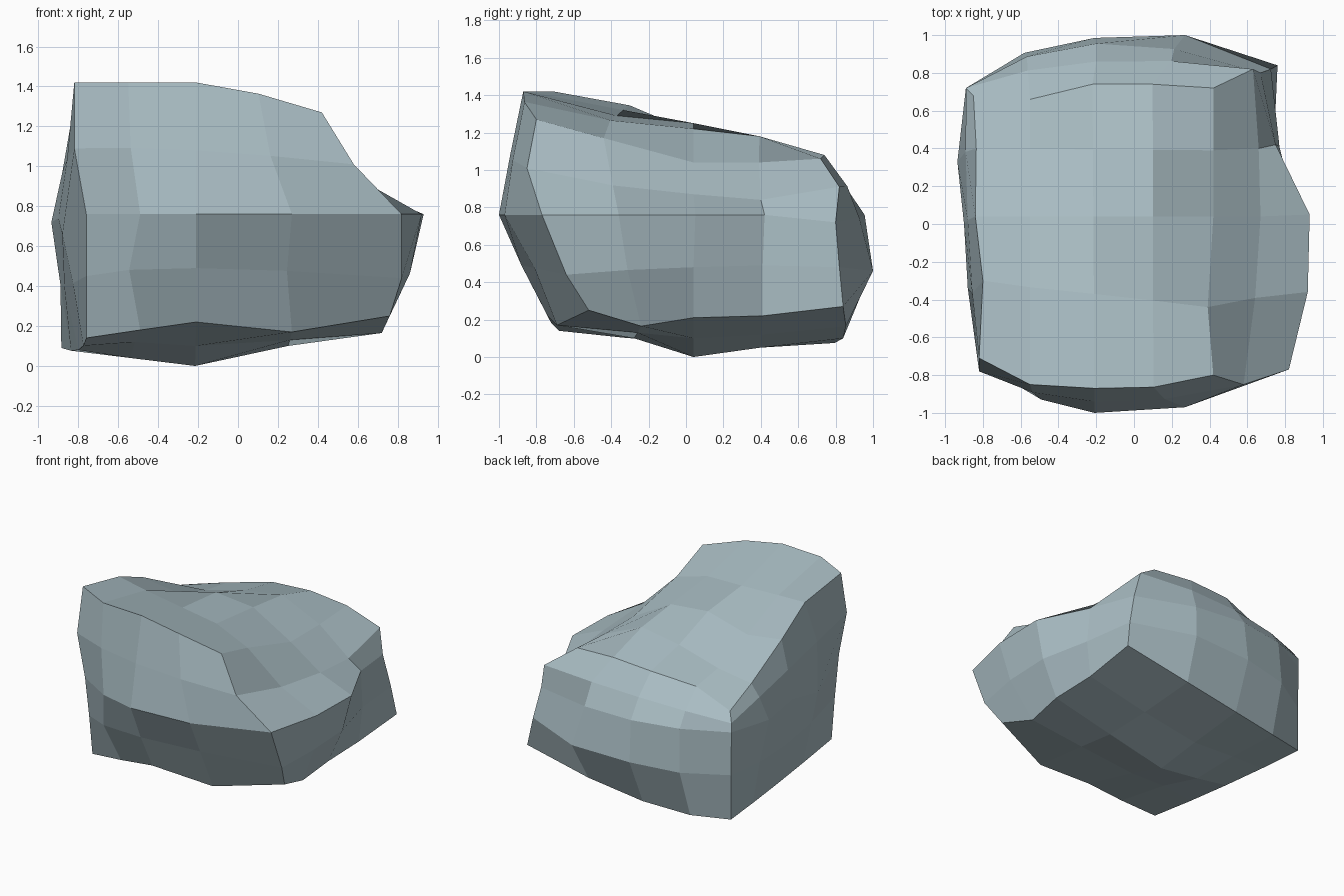
import bpy, bmesh
from mathutils import Vector

# Horizontal sections, bottom to top: corner / side-middle points, going round from front-left
SECTIONS = [
    [(-.76, -.68, .14), (-.21, -.74, .22), (.76, -.52, .25), (.74, .04, .21),
     (.76, .84, .27), (-.22, .84, .10), (-.885, .72, .09), (-.80, .04, .08)],
    [(-.76, -.72, .45), (-.21, -.88, .49), (.82, -.64, .44), (.86, .04, .48),
     (.725, .82, .48), (-.21, .985, .45), (-.885, .72, .43), (-.87, .02, .40)],
    [(-.76, -.77, .76), (-.21, -1.0, .76), (.82, -.77, .76), (.93, .05, .76),
     (.67, .80, .72), (-.20, .955, .76), (-.89, .72, .76), (-.90, .00, .74)],
    [(-.82, -.78, 1.09), (-.21, -.94, 1.08), (.58, -.85, 1.01), (.67, .04, .87),
     (.63, .82, .91), (-.20, .86, .90), (-.89, .72, .83), (-.88, .02, .97)],
    [(-.82, -.71, 1.42), (-.21, -.87, 1.42), (.42, -.80, 1.27), (.42, .04, 1.04),
     (.42, .72, 1.06), (-.22, .74, 1.06), (-.85, .68, .90), (-.84, .04, 1.20)],
]
# Heights of the inner 3 x 3 points of the top and bottom, front row first
TOP = [(1.32, 1.29, 1.265), (1.16, 1.25, 1.22), (1.04, 1.13, 1.18)]
BOTTOM = [(.12, .10, .13), (.04, .0, .10), (.07, .05, .12)]
# Local dents and bulges: (section, ring index) -> position
TWEAKS = {
    (2, 7): (.75, .42, .76), (1, 7): (.77, .41, .49), (0, 7): (.74, .41, .22),
    (3, 7): (.66, .40, .84), (4, 7): (.42, .39, 1.04),
    (2, 5): (.92, -.36, .76), (4, 5): (.39, -.44, 1.17), (0, 5): (.72, -.24, .165),
    (2, 1): (-.49, -.93, .76), (2, 3): (.27, -.97, .76), (4, 1): (-.55, -.85, 1.42),
    (0, 1): (-.49, -.72, .18), (0, 3): (.27, -.69, .17),
    (1, 9): (.27, 1.0, .46), (4, 11): (-.55, .66, 1.0),
    (2, 13): (-.935, .33, .72), (2, 15): (-.88, -.34, .66),
    (4, 13): (-.835, .40, 1.0), (4, 15): (-.80, -.30, 1.345),
}


def ring_points(level):
    """Four curved sides with four segments each."""
    pts = [Vector(p) for p in SECTIONS[level]]
    ring = []
    for s in range(0, 8, 2):
        a, m, b = pts[s], pts[s + 1], pts[(s + 2) % 8]
        ring += [a, .375 * a + .75 * m - .125 * b, m, .375 * b + .75 * m - .125 * a]
    for (lv, i), p in TWEAKS.items():
        if lv == level:
            ring[i] = Vector(p)
    return ring


def add_cap(bm, ring, heights, flip):
    """Close a ring with a 4 x 4 patch."""
    grid = [[None] * 5 for _ in range(5)]
    for k in range(5):
        grid[0][k] = ring[k]
        grid[k][4] = ring[4 + k]
        grid[4][k] = ring[12 - k]
        grid[k][0] = ring[(16 - k) % 16]
    for r in range(1, 4):
        for c in range(1, 4):
            u, v = c / 4, r / 4
            across = grid[r][0].co.lerp(grid[r][4].co, u)
            along = grid[0][c].co.lerp(grid[4][c].co, v)
            # columns take x, rows take y
            grid[r][c] = bm.verts.new((along.x, across.y, heights[r - 1][c - 1]))
    for r in range(4):
        for c in range(4):
            f = [grid[r][c], grid[r][c + 1], grid[r + 1][c + 1], grid[r + 1][c]]
            bm.faces.new(f[::-1] if flip else f)


# Rock: loft the sections and cap both ends
bm = bmesh.new()
rings = [[bm.verts.new(p) for p in ring_points(lv)] for lv in range(5)]
for lo, hi in zip(rings, rings[1:]):
    for i in range(16):
        j = (i + 1) % 16
        bm.faces.new((lo[i], lo[j], hi[j], hi[i]))
add_cap(bm, rings[-1], TOP, False)
add_cap(bm, rings[0], BOTTOM, True)
mesh = bpy.data.meshes.new("rock")
bm.to_mesh(mesh)
bm.free()
rock = bpy.data.objects.new("rock", mesh)
bpy.context.collection.objects.link(rock)

# Blue-grey stone colour
stone = bpy.data.materials.new("stone")
stone.diffuse_color = (.40, .51, .55, 1)
mesh.materials.append(stone)
